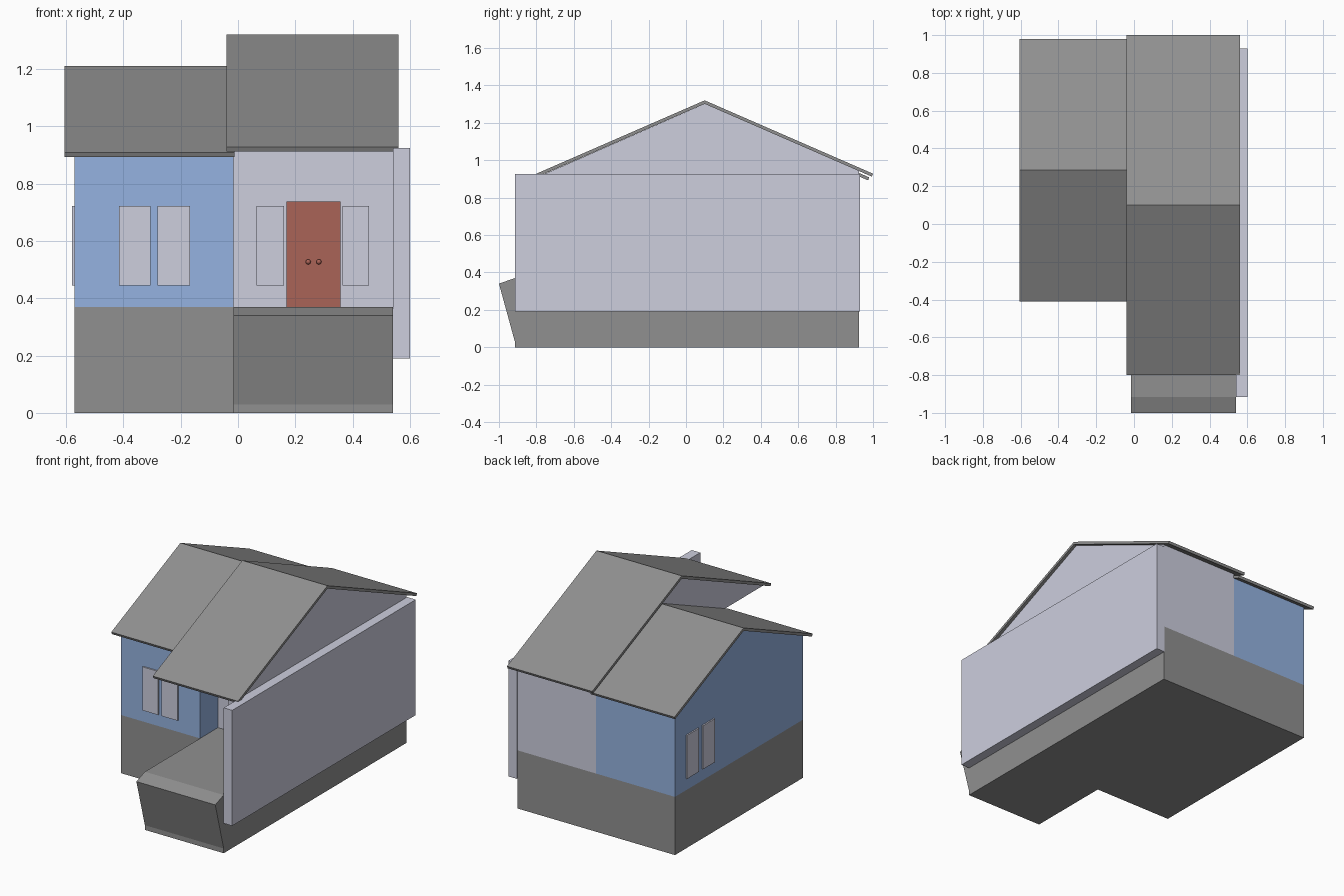
import bpy
import bmesh
import math

cube = bpy.data.objects.get("Cube")
if cube:
    bpy.data.objects.remove(cube, do_unlink=True)


def material(name, rgb):
    mat = bpy.data.materials.new(name)
    mat.use_nodes = True
    mat.diffuse_color = (*rgb, 1)
    mat.node_tree.nodes["Principled BSDF"].inputs["Base Color"].default_value = (*rgb, 1)
    return mat


GREY = material("grey_slate", (0.28, 0.28, 0.28))
BLUE = material("blue_siding", (0.30, 0.45, 0.75))
LILAC = material("pale_lilac", (0.61, 0.62, 0.73))
RED = material("brick_red", (0.40, 0.125, 0.095))


def prism(name, profile, x0, x1, mat):
    """Extrude a (y, z) outline from x0 to x1."""
    bm = bmesh.new()
    face = bm.faces.new([bm.verts.new((x0, y, z)) for y, z in profile])
    out = bmesh.ops.extrude_face_region(bm, geom=[face])
    moved = [v for v in out["geom"] if isinstance(v, bmesh.types.BMVert)]
    bmesh.ops.translate(bm, verts=moved, vec=(x1 - x0, 0, 0))
    bmesh.ops.recalc_face_normals(bm, faces=bm.faces)
    mesh = bpy.data.meshes.new(name)
    bm.to_mesh(mesh)
    bm.free()
    mesh.materials.append(mat)
    obj = bpy.data.objects.new(name, mesh)
    bpy.context.collection.objects.link(obj)
    return obj


def box(name, x, y, z, mat):
    outline = [(y[0], z[0]), (y[1], z[0]), (y[1], z[1]), (y[0], z[1])]
    return prism(name, outline, x[0], x[1], mat)


def roof(name, x, ridge_y, ridge_z, half, eave_z, thick=0.017):
    """Two sloping slabs with square-cut eaves; returns the underside height by y."""
    rise = ridge_z - eave_z
    angle = math.atan2(rise, half)
    dy, dz = thick * math.sin(angle), thick * math.cos(angle)
    under = ridge_z - thick / math.cos(angle)
    prism(name, [(ridge_y - half, eave_z), (ridge_y, ridge_z), (ridge_y + half, eave_z),
                 (ridge_y + half - dy, eave_z - dz), (ridge_y, under),
                 (ridge_y - half + dy, eave_z - dz)], x[0], x[1], GREY)
    return lambda y: under - abs(y - ridge_y) * rise / half


WEST, MID, EAST = -0.57, -0.015, 0.54
BACK, FLOOR = 0.925, 0.37
BLUE_FRONT, DOOR_WALL, PORCH = -0.36, -0.18, -0.915

# Foundations; the porch one has a leaning front
box("left_foundation", (WEST, MID), (BLUE_FRONT, BACK), (0, FLOOR), GREY)
prism("porch_foundation", [(PORCH, 0), (BACK, 0), (BACK, FLOOR), (PORCH, FLOOR),
                           (-1.0, 0.34), (PORCH, 0.03)], MID, EAST, GREY)

# Roofs
left_under = roof("left_roof", (-0.605, -0.012), 0.285, 1.21, 0.695, 0.908)
right_under = roof("right_roof", (-0.04, 0.56), 0.1, 1.32, 0.9, 0.928)

# Blue wing with its gable
prism("blue_wing", [(BLUE_FRONT, FLOOR), (BACK, FLOOR), (BACK, left_under(BACK)),
                    (0.285, left_under(0.285)), (BLUE_FRONT, left_under(BLUE_FRONT))],
      WEST, MID, BLUE)

# Pale wing whose attic reaches out over the porch
CEILING = 0.925
prism("pale_wing", [(DOOR_WALL, FLOOR), (BACK, FLOOR), (BACK, right_under(BACK)),
                    (0.1, right_under(0.1)), (-0.76, CEILING), (DOOR_WALL, CEILING)],
      MID, EAST, LILAC)

# Long side wall
box("side_wall", (EAST, 0.60), (PORCH, 0.93), (0.19, CEILING), LILAC)

# Window panels
PANE_Z = (0.445, 0.722)
for i, x in enumerate([(-0.415, -0.305), (-0.28, -0.167)]):
    box(f"front_window_{i + 1}", x, (BLUE_FRONT - 0.009, BLUE_FRONT), PANE_Z, LILAC)
for i, x in enumerate([(0.065, 0.16), (0.365, 0.457)]):
    box(f"porch_window_{i + 1}", x, (DOOR_WALL - 0.009, DOOR_WALL), PANE_Z, LILAC)
for i, y in enumerate([(0.535, 0.655), (0.695, 0.815)]):
    box(f"side_window_{i + 1}", (WEST - 0.009, WEST), y, PANE_Z, LILAC)

# Double door with knobs
box("door", (0.17, 0.357), (DOOR_WALL - 0.009, DOOR_WALL), (FLOOR, 0.737), RED)
for i, x in enumerate((0.245, 0.282)):
    bpy.ops.mesh.primitive_uv_sphere_add(segments=16, ring_count=8, radius=0.009,
                                         location=(x, DOOR_WALL - 0.014, 0.527))
    knob = bpy.context.object
    knob.name = f"door_knob_{i + 1}"
    knob.data.materials.append(RED)
    bpy.ops.object.shade_smooth_by_angle()
